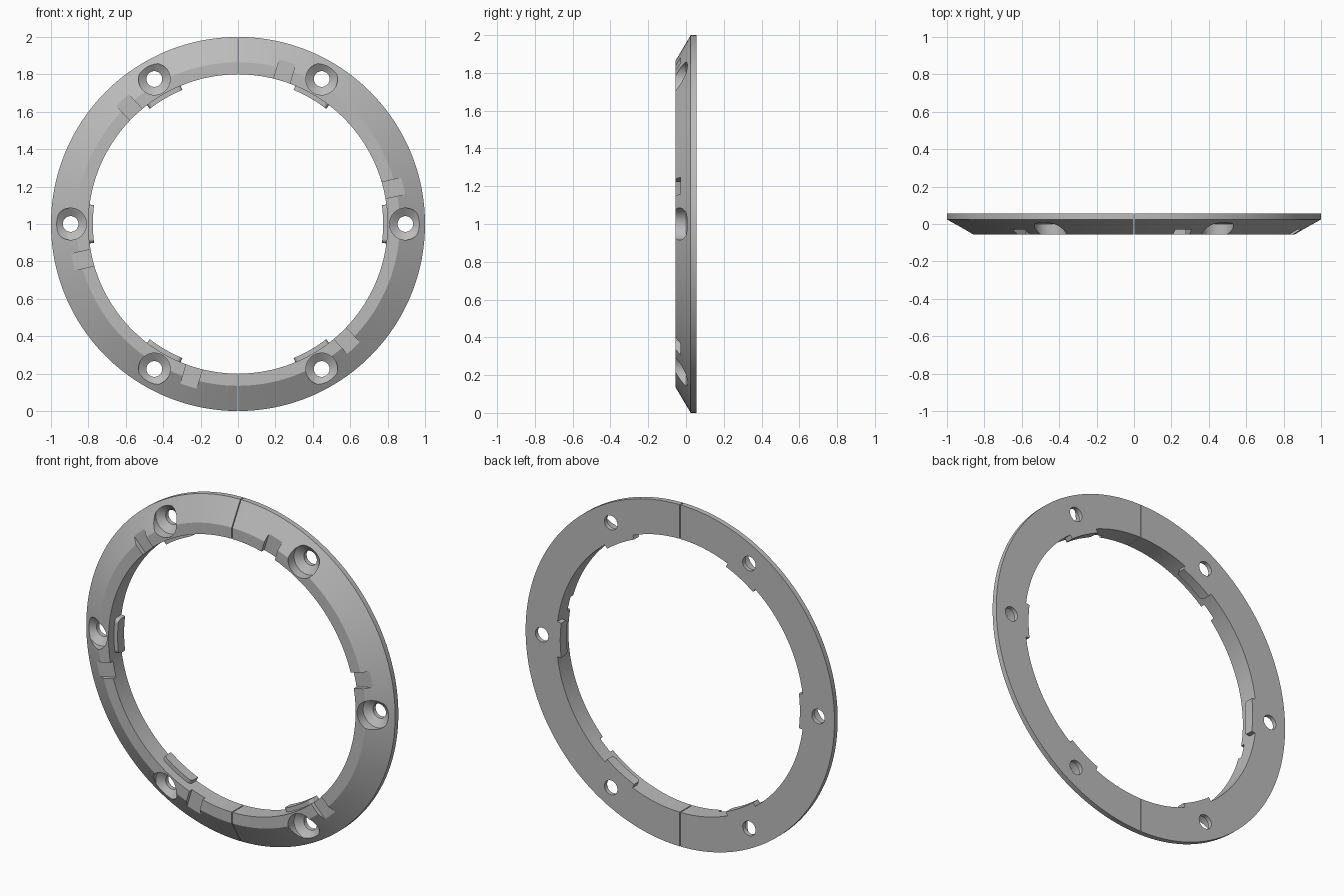
import bpy, bmesh
from math import sin, cos, pi, radians, sqrt
from mathutils import Matrix, Vector

if "Cube" in bpy.data.objects:
    bpy.data.objects.remove(bpy.data.objects["Cube"])

BACK, FRONT = 0.055, -0.055
INNER, HOLE_R, GAP = 0.8, 0.895, 0.0025

grey = bpy.data.materials.new("plain grey")
grey.use_nodes = True
grey.diffuse_color = (0.5, 0.5, 0.5, 1)
grey.node_tree.nodes["Principled BSDF"].inputs["Base Color"].default_value = (0.5, 0.5, 0.5, 1)


def polar(r, a, y):
    return Vector((r * cos(a), y, r * sin(a)))


def add_object(name, bm):
    bmesh.ops.recalc_face_normals(bm, faces=bm.faces)
    mesh = bpy.data.meshes.new(name)
    bm.to_mesh(mesh)
    bm.free()
    mesh.materials.append(grey)
    ob = bpy.data.objects.new(name, mesh)
    ob.location.z = 1
    bpy.context.collection.objects.link(ob)
    return ob


def loft(bm, sections, closed=False):
    """Skin equal-length point loops; cap the ends unless closed."""
    loops = [[bm.verts.new(p) for p in s] for s in sections]
    pairs = list(zip(loops, loops[1:]))
    if closed:
        pairs.append((loops[-1], loops[0]))
    for a, b in pairs:
        for i in range(len(a)):
            j = (i + 1) % len(a)
            bm.faces.new((a[i], a[j], b[j], b[i]))
    if not closed:
        bm.faces.new(loops[0])
        bm.faces.new(loops[-1])


def half_ring(name, side):
    profile = [(INNER, FRONT), (0.865, FRONT), (1, 0.025), (1, BACK), (INNER, BACK)]
    sections, steps = [], 96
    for k in range(steps + 1):
        a = -pi / 2 + pi * k / steps
        section = [polar(r, a, y) for r, y in profile]
        for p in section:
            p.x = side * max(p.x, GAP)   # leaves the thin seam between halves
        sections.append(section)
    bm = bmesh.new()
    loft(bm, sections)
    return add_object(name, bm)


# Cutters: countersunk screw holes and shallow front notches
bm = bmesh.new()
for k in range(6):
    centre = polar(HOLE_R, radians(60 * k), 0)
    bore = [(0.085, -0.2), (0.085, 0.0), (0.042, 0.03), (0.042, 0.2)]
    loft(bm, [[centre + polar(r, 2 * pi * i / 48, y) for i in range(48)] for r, y in bore])
    turn = Matrix.Rotation(-radians(60 * k + 13), 4, 'Y')
    place = turn @ Matrix.Translation((0.85, -0.08, 0)) @ Matrix.Diagonal((0.24, 0.1, 0.09, 1))
    bmesh.ops.create_cube(bm, size=1, matrix=place)
cutter = add_object("cutter", bm)
cutter.hide_render = True

# Two ring halves with the holes and notches cut out
parts = [half_ring("left_ring_half", 1), half_ring("right_ring_half", -1)]
for ob in parts:
    cut = ob.modifiers.new("cut", 'BOOLEAN')
    cut.operation, cut.solver, cut.object = 'DIFFERENCE', 'EXACT', cutter
graph = bpy.context.evaluated_depsgraph_get()
for ob in parts:
    mesh = bpy.data.meshes.new_from_object(ob.evaluated_get(graph))
    ob.modifiers.clear()
    ob.data = mesh
bpy.data.objects.remove(cutter)

# Curved locating tabs on the inner wall, rounded at their front corners
HALF, ROUND, TAB_FRONT = 0.13, 0.025, -0.005
for k in range(6):
    offsets = [HALF * sin(pi / 2 * i / 12) for i in range(-12, 13)]
    sections = []
    for t in offsets:
        past = max(0, abs(t) - (HALF - ROUND)) / ROUND
        y = TAB_FRONT + ROUND * (1 - sqrt(max(0, 1 - past * past)))
        a = radians(60 * k) + t
        sections.append([polar(0.776, a, y), polar(INNER + 0.002, a, y),
                         polar(INNER + 0.002, a, BACK), polar(0.776, a, BACK)])
    bm = bmesh.new()
    loft(bm, sections)
    parts.append(add_object(f"inner_tab_{k + 1}", bm))

# Smooth the curved walls, keep the edges crisp
bpy.ops.object.select_all(action='DESELECT')
for ob in parts:
    ob.select_set(True)
bpy.context.view_layer.objects.active = parts[0]
bpy.ops.object.shade_smooth_by_angle(angle=radians(25))
